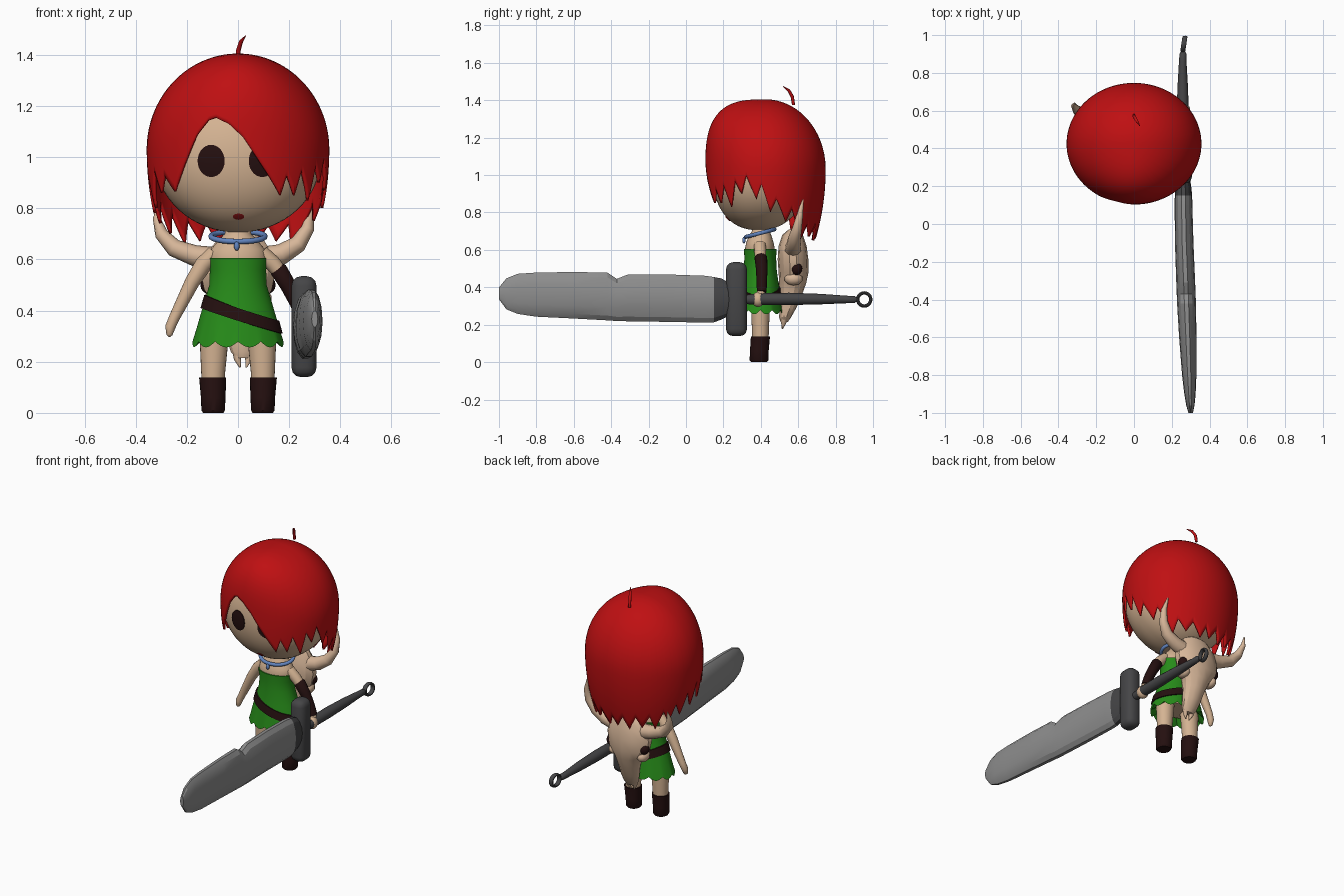
import bpy, bmesh, math
from mathutils import Vector

if "Cube" in bpy.data.objects:
    bpy.data.objects.remove(bpy.data.objects["Cube"])

def material(name, rgb):
    m = bpy.data.materials.new(name)
    m.diffuse_color = (*rgb, 1)
    m.use_nodes = True
    m.node_tree.nodes["Principled BSDF"].inputs["Base Color"].default_value = m.diffuse_color
    return m

SKIN = material("skin", (0.66, 0.45, 0.29))
RED = material("hair red", (0.52, 0.005, 0.006))
GREEN = material("dress green", (0.02, 0.26, 0.01))
DARK = material("dark leather", (0.018, 0.005, 0.005))
BLUE = material("necklace blue", (0.12, 0.23, 0.52))
STEEL = material("blade grey", (0.27, 0.27, 0.27))
IRON = material("iron grey", (0.06, 0.06, 0.063))
BONE = material("bone", (0.68, 0.47, 0.32))
LIPS = material("mouth red", (0.30, 0.01, 0.01))
TAU = 2 * math.pi

def finish(name, bm, mats, angle=40):
    bmesh.ops.recalc_face_normals(bm, faces=bm.faces)
    me = bpy.data.meshes.new(name)
    bm.to_mesh(me)
    bm.free()
    ob = bpy.data.objects.new(name, me)
    bpy.context.collection.objects.link(ob)
    for m in mats:
        me.materials.append(m)
    bpy.ops.object.select_all(action='DESELECT')
    ob.select_set(True)
    bpy.context.view_layer.objects.active = ob
    bpy.ops.object.shade_smooth_by_angle(angle=math.radians(angle))
    return ob

def rings(name, loops, mat, closed=False, caps=True, angle=40):
    """Bridge a list of equal point loops into one surface."""
    bm = bmesh.new()
    vs = [[bm.verts.new(p) for p in loop] for loop in loops]
    n = len(vs[0])
    pairs = list(zip(vs, vs[1:])) + ([(vs[-1], vs[0])] if closed else [])
    for a, b in pairs:
        for i in range(n):
            j = (i + 1) % n
            bm.faces.new((a[i], a[j], b[j], b[i]))
    if caps and not closed:
        bm.faces.new(vs[0])
        bm.faces.new(vs[-1])
    return finish(name, bm, [mat], angle)

def loft(name, secs, mat, n=24, angle=40):
    """Stack of horizontal ellipses: x, y, z, rx, ry."""
    return rings(name, [[Vector((x + rx * math.sin(TAU * i / n), y - ry * math.cos(TAU * i / n), z))
                         for i in range(n)] for x, y, z, rx, ry in secs], mat, angle=angle)

def tube(name, pts, mat, n=12, ref=(0, 1, 0), angle=50):
    """Round sweep along points x, y, z, radius."""
    P = [Vector(p[:3]) for p in pts]
    loops = []
    for k, p in enumerate(P):
        t = (P[min(k + 1, len(P) - 1)] - P[max(k - 1, 0)]).normalized()
        u = t.cross(Vector(ref)).normalized()
        v = t.cross(u)
        loops.append([p + pts[k][3] * (u * math.cos(TAU * i / n) + v * math.sin(TAU * i / n)) for i in range(n)])
    return rings(name, loops, mat, angle=angle)

def ball(name, c, r, mat, seg=24):
    bm = bmesh.new()
    bmesh.ops.create_uvsphere(bm, u_segments=seg, v_segments=seg // 2, radius=1)
    for v in bm.verts:
        v.co = Vector(c) + Vector(v.co[i] * r[i] for i in range(3))
    return finish(name, bm, [mat], 60)

def lerp(table, t):
    for a, b in zip(table, table[1:]):
        if t <= b[0]:
            f = max(0, (t - a[0]) / (b[0] - a[0]))
            return [p + (q - p) * f for p, q in zip(a[1:], b[1:])]
    return list(table[-1][1:])

# Head: ellipsoid with a flattened face
HC, HR = (0, 0.40, 1.0), (0.325, 0.26, 0.295)

def face_y(x, z):
    q = 1 - (x / HR[0]) ** 2 - ((z - HC[2]) / HR[2]) ** 2
    return HC[1] - HR[1] * max(q, 0) ** 0.4

bm = bmesh.new()
bmesh.ops.create_uvsphere(bm, u_segments=48, v_segments=32, radius=1)
for v in bm.verts:
    x, y, z = v.co
    y = -abs(y) ** 0.8 if y < 0 else y
    v.co = (HR[0] * x, HC[1] + HR[1] * y, HC[2] + HR[2] * z)
finish("head", bm, [SKIN], 60)

# Eyes and mouth: thin plates that follow the face
def face_plate(name, cx, cz, rx, rz, mat, n=28):
    loops = []
    for f, off in ((1, -0.002), (1, 0.005), (0.7, 0.006), (0.4, 0.006), (0.1, 0.006)):
        loop = []
        for i in range(n):
            x, z = cx + f * rx * math.cos(TAU * i / n), cz + f * rz * math.sin(TAU * i / n)
            loop.append(Vector((x, face_y(x, z) - off, z)))
        loops.append(loop)
    rings(name, loops, mat)

for s, side in ((-1, "right"), (1, "left")):
    face_plate(side + "_eye", s * 0.10 - 0.005, 0.985, 0.053, 0.063, DARK)
face_plate("mouth", 0.002, 0.767, 0.022, 0.012, LIPS)

# Hair: domed shell whose ragged lower edge depends on azimuth (0 = front)
EDGE = [(-180, .66), (-172, .73), (-165, .65), (-157, .74), (-150, .67), (-142, .75), (-135, .66),
        (-127, .78), (-120, .70), (-113, .82), (-106, .74), (-98, .88), (-91, .78), (-83, .92),
        (-76, .80), (-68, .95), (-61, .86), (-55, .93), (-46, .865), (-40, .93), (-34, 1.0),
        (-27, 1.09), (-20, 1.145), (-15, 1.155), (-6, 1.13), (3, 1.08), (14, .98), (29, .85),
        (33, .93), (40, .85), (45, .95), (54, .83), (59, .97), (66, .90), (71, 1.0), (81, .87),
        (86, .95), (95, .80), (101, .87), (112, .75), (118, .82), (134, .65), (141, .74),
        (150, .67), (158, .73), (168, .65), (174, .72), (180, .66)]

def hair_point(a, z):
    if z > 1.03:
        u = min((z - 1.03) / 0.375, 1)
        s, sf = (1 - u * u) ** 0.5, (1 - u ** 3) ** (1 / 3)
    else:
        s = 1 - 1.2 * (1.03 - z) ** 2
        sf = 1 - 0.8 * (1.03 - z) ** 2
    c = math.cos(a)
    return Vector((0.357 * s * math.sin(a), 0.425 - 0.322 * c * (sf if c > 0 else s), z))

COLS, ROWS = 360, 26
loops = []
for r in range(ROWS + 1):
    t = 1 - math.cos((0.015 + 0.985 * r / ROWS) * math.pi / 2)
    loops.append([hair_point(math.radians(d), 1.405 - (1.405 - lerp(EDGE, d)[0]) * t)
                  for d in (-180 + 360 * i / COLS for i in range(COLS))])
hair = rings("hair", loops, RED, caps=False, angle=60)
bm = bmesh.new()
bm.from_mesh(hair.data)
bm.verts.ensure_lookup_table()
top = bm.faces.new([bm.verts[i] for i in range(COLS)])
top.smooth = True
bmesh.ops.recalc_face_normals(bm, faces=bm.faces)
if top.normal.z < 0:
    bmesh.ops.reverse_faces(bm, faces=bm.faces)
bm.to_mesh(hair.data)
bm.free()
shell = hair.modifiers.new("shell", 'SOLIDIFY')
shell.thickness, shell.offset = 0.012, -1
tube("hair_wisp", [(0, .575, 1.375, .008), (.002, .568, 1.42, .009), (.012, .55, 1.452, .008),
                   (.03, .52, 1.474, .002)], RED, 8, (1, 0, 0))

# Torso and neck
loft("torso", [(0, .395, .30, .11, .08), (0, .395, .50, .10, .076), (0, .395, .61, .113, .079),
               (0, .395, .64, .105, .073), (0, .397, .67, .08, .062), (0, .40, .70, .052, .048),
               (0, .40, .78, .045, .045)], SKIN, 32)

# Dress with scalloped hem
DRESS = [(.265, .178, .125), (.33, .162, .113), (.42, .136, .098), (.50, .112, .087),
         (.56, .110, .085), (.605, .119, .087)]
N = 96
def dress_ring(z, rx, ry, wave=0):
    return [Vector((rx * math.sin(TAU * i / N), .397 - ry * math.cos(TAU * i / N),
                    z + wave * (abs(math.sin(TAU * i / N * 6)) * -1 + 0.6))) for i in range(N)]
rings("dress", [dress_ring(.33, .09, .07)] + [dress_ring(z, a, b, .022 if k == 0 else 0)
                                             for k, (z, a, b) in enumerate(DRESS)], GREEN)

# Slanted belt hugging the dress
loops = []
for dz, off in ((-.025, -.012), (-.025, .008), (.025, .008), (.025, -.012)):
    loop = []
    for i in range(48):
        a = TAU * i / 48
        z = .385 - .05 * math.sin(a) + dz
        rx, ry = lerp(DRESS, z)
        loop.append(Vector(((rx + off) * math.sin(a), .397 - (ry + off) * math.cos(a), z)))
    loops.append(loop)
rings("belt", loops, DARK, closed=True)

# Necklace and drop
loops = []
for k in range(10):
    b = TAU * k / 10
    loops.append([Vector(((.105 + .011 * math.cos(b)) * math.sin(a), .397 - (.076 + .011 * math.cos(b)) * math.cos(a),
                          .69 - .02 * math.cos(a) + .011 * math.sin(b))) for a in (TAU * i / 48 for i in range(48))])
rings("necklace", loops, BLUE, closed=True)
ball("pendant", (-.005, .31, .652), (.011, .009, .018), BLUE, 12)

# Legs and boots
for s, side in ((-1, "right"), (1, "left")):
    x = s * .097
    loft(side + "_leg", [(x, .398, .10, .044, .042), (x, .398, .16, .047, .045), (x * .95, .398, .34, .06, .052)], SKIN)
    loft(side + "_boot", [(x, .39, .0, .040, .042), (x, .39, .01, .046, .05), (x, .392, .06, .048, .05),
                          (x * 1.02, .398, .138, .053, .051), (x, .398, .138, .04, .04)], DARK)

# Arms, glove and gripping hand
tube("right_arm", [(-.09, .395, .625, .032), (-.135, .395, .58, .034), (-.18, .395, .51, .029), (-.225, .395, .42, .024),
                   (-.25, .395, .37, .021), (-.265, .39, .335, .020), (-.268, .385, .305, .012),
                   (-.267, .383, .298, .004)], SKIN, 16)
tube("left_arm", [(.09, .395, .625, .032), (.135, .397, .585, .032), (.18, .40, .53, .026),
                  (.235, .405, .42, .022), (.255, .40, .36, .022)], SKIN, 16)
tube("left_glove", [(.152, .40, .568, .026), (.158, .40, .56, .034), (.195, .405, .50, .031), (.23, .405, .43, .028),
                    (.25, .405, .375, .026), (.252, .405, .37, .015)], DARK, 16)
ball("left_hand", (.256, .385, .335), (.036, .034, .04), SKIN)

# Great sword: nicked blade with a dark collar, guard, grip and ring
BLADE = [(-1.0, .40, .335, .012), (-.96, .45, .28, .022), (-.9, .475, .255, .03), (-.8, .482, .24, .038),
         (-.6, .485, .23, .046), (-.42, .482, .22, .05), (-.37, .448, .217, .05), (-.31, .472, .215, .05),
         (-.1, .472, .212, .049), (.1, .465, .208, .047), (.15, .458, .21, .046), (.19, .45, .225, .042),
         (.24, .42, .25, .035)]
loops = []
for y, zt, zb, h in BLADE:
    x = .262 - .038 * min(y, 0)
    loops.append([Vector((x + h * math.cos(TAU * i / 14), y, (zt + zb) / 2 + (zt - zb) / 2 * math.sin(TAU * i / 14)))
                  for i in range(14)])
blade = rings("sword_blade", loops, STEEL, angle=20)
blade.data.materials.append(IRON)
for f in blade.data.polygons:
    f.material_index = int(f.center.y > .15)

bm = bmesh.new()
bmesh.ops.create_cube(bm, size=1)
for v in bm.verts:
    v.co = (.258 + v.co.x * .098, .27 + v.co.y * .112, .337 + v.co.z * .395)
bmesh.ops.bevel(bm, geom=bm.edges[:], offset=.038, segments=3, profile=.5, affect='EDGES')
finish("sword_guard", bm, [IRON], 35)
tube("sword_grip", [(.258, .31, .335, .024), (.258, .40, .337, .032), (.258, .55, .338, .033), (.258, .72, .337, .028),
                    (.258, .86, .335, .02), (.26, .90, .335, .019), (.26, .915, .335, .01)], IRON, 12, (0, 0, 1))
loops = []
for k in range(10):
    b = TAU * k / 10
    rr = .035 + .009 * math.cos(b)
    loops.append([Vector((.264 + .014 * math.sin(b) + .15 * rr * math.cos(a), .953 + rr * math.cos(a),
                          .335 + rr * math.sin(a))) for a in (TAU * i / 24 for i in range(24))])
rings("pommel_ring", loops, IRON, closed=True)

# Horned skull worn on the back
loft("skull", [(.01, .57, .71, .04, .02), (.01, .57, .68, .09, .055), (.005, .57, .62, .135, .075),
               (0, .572, .55, .15, .082), (0, .575, .48, .135, .08), (.005, .57, .42, .09, .072),
               (.01, .56, .36, .07, .06), (.015, .545, .29, .06, .045), (.02, .53, .24, .05, .032),
               (.02, .525, .215, .03, .02)], BONE, 14, 25)
for s, side in ((-1, "right"), (1, "left")):
    ball(side + "_skull_socket", (s * .112, .59, .50), (.035, .032, .036), DARK, 16)
    ball(side + "_skull_cheek", (s * .10, .575, .445), (.035, .05, .035), BONE, 10)
    tube(side + "_skull_tooth", [(.02 + s * .025, .53, .26, .02), (.02 + s * .022, .522, .21, .014),
                                 (.02 + s * .012, .515, .178, .003)], BONE, 8)
tube("right_horn", [(-.08, .57, .60, .048), (-.17, .575, .615, .041), (-.25, .585, .645, .035), (-.30, .60, .70, .026),
                    (-.318, .625, .76, .015), (-.315, .64, .81, .003)], BONE, 10)
tube("left_horn", [(.08, .57, .60, .048), (.17, .575, .62, .041), (.235, .58, .66, .034), (.272, .595, .72, .026),
                   (.28, .61, .79, .017), (.262, .625, .87, .004)], BONE, 10)
